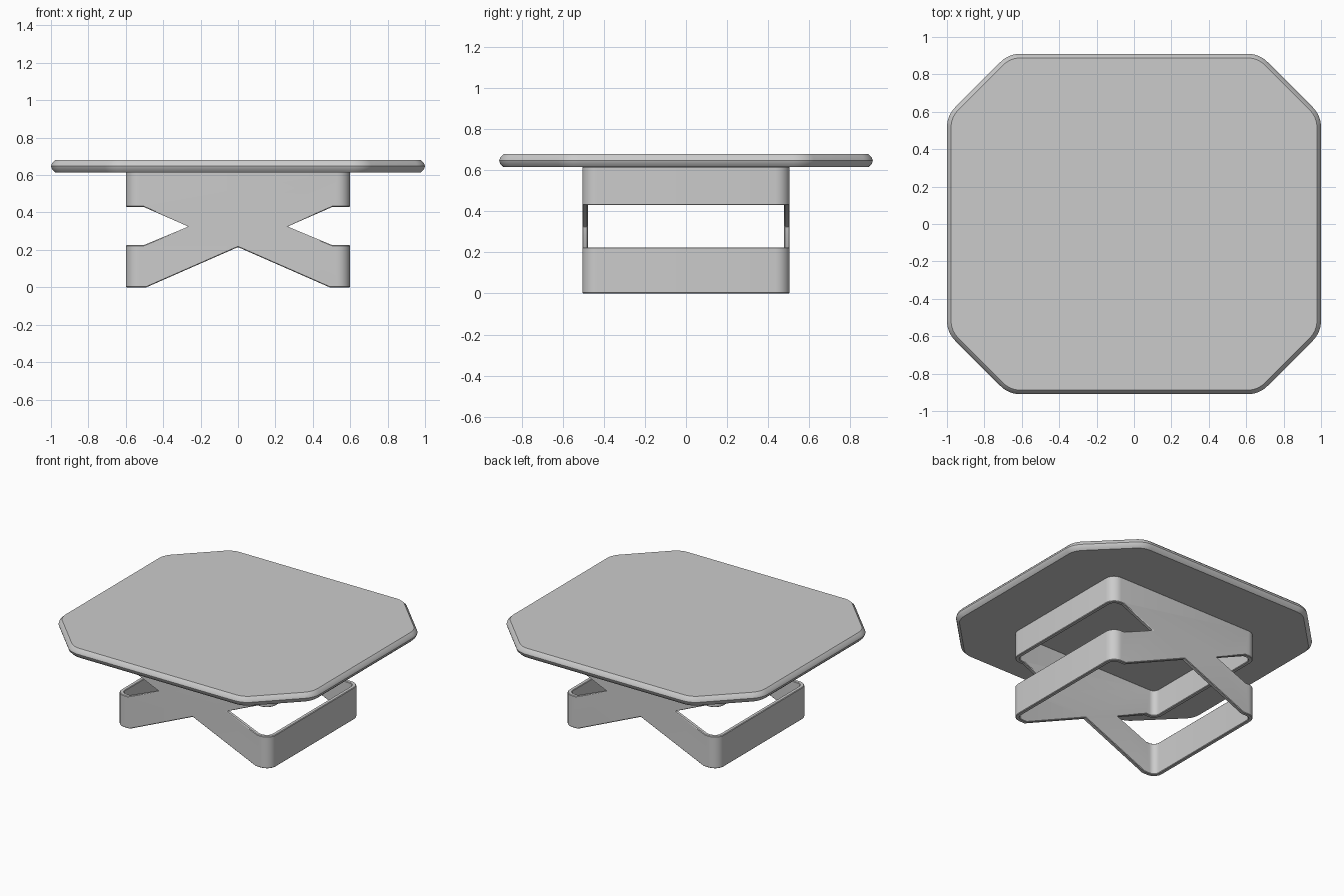
import bpy, bmesh, math
from mathutils import Vector

if "Cube" in bpy.data.objects:
    bpy.data.objects.remove(bpy.data.objects["Cube"])


def rounded(points, radius, steps=8):
    """Counter-clockwise convex outline with every corner rounded."""
    out = []
    n = len(points)
    for i in range(n):
        p = Vector(points[i])
        a = (Vector(points[i - 1]) - p).normalized()
        b = (Vector(points[(i + 1) % n]) - p).normalized()
        half = a.angle(b) / 2
        centre = p + (a + b).normalized() * (radius / math.sin(half))
        start = p + a * (radius / math.tan(half)) - centre
        sweep = math.pi - 2 * half
        s0 = math.atan2(start.y, start.x)
        for k in range(steps + 1):
            t = s0 + sweep * k / steps
            out.append((centre.x + radius * math.cos(t), centre.y + radius * math.sin(t)))
    return out


def loft(name, rings, closed=False):
    """Skin a list of equal-length 3D rings; cap the ends or join last to first."""
    bm = bmesh.new()
    loops = [[bm.verts.new(p) for p in r] for r in rings]
    pairs = list(zip(loops, loops[1:]))
    if closed:
        pairs.append((loops[-1], loops[0]))
    else:
        bm.faces.new(loops[0])
        bm.faces.new(loops[-1])
    for a, b in pairs:
        for i in range(len(a)):
            j = (i + 1) % len(a)
            bm.faces.new((a[i], a[j], b[j], b[i]))
    bmesh.ops.recalc_face_normals(bm, faces=bm.faces)
    me = bpy.data.meshes.new(name)
    bm.to_mesh(me)
    bm.free()
    ob = bpy.data.objects.new(name, me)
    bpy.context.collection.objects.link(ob)
    return ob


def at(outline, z):
    return [(x, y, z) for x, y in outline]


def rect(x, y):
    return [(-x, -y), (x, -y), (x, y), (-x, y)]


def octagon(inset):
    x, y = 1 - inset, 0.91 - inset
    c = 0.33 - 0.586 * inset
    pts = [(x, -y + c), (x, y - c), (x - c, y), (-x + c, y),
           (-x, y - c), (-x, -y + c), (-x + c, -y), (x - c, -y)]
    return rounded(pts, 0.15 - inset)


def smooth(ob):
    bpy.ops.object.select_all(action='DESELECT')
    ob.select_set(True)
    bpy.context.view_layer.objects.active = ob
    bpy.ops.object.shade_smooth_by_angle(angle=math.radians(30))


# Table top: clipped corners, edge swelling out at mid height
top = loft("table_top", [at(octagon(i), z) for i, z in
                         ((0.022, 0.615), (0.005, 0.632), (0, 0.6475), (0.005, 0.663), (0.022, 0.68))])
smooth(top)

# Base: thin-walled rounded rectangular tube
outer = rounded(rect(0.6, 0.505), 0.07)
inner = rounded(rect(0.572, 0.477), 0.042)
base = loft("crossed_base", [at(outer, 0), at(outer, 0.617), at(inner, 0.617), at(inner, 0)], closed=True)

# Cutters: side notches and the opening between the feet
notch = [(0.7, 0.225), (0.505, 0.225), (0.265, 0.325), (0.505, 0.43), (0.7, 0.43)]
profiles = {
    "notch_cutter_right": notch,
    "notch_cutter_left": [(-x, z) for x, z in notch],
    "foot_gap_cutter": [(-0.6039, -0.05), (0, 0.215), (0.6039, -0.05)],
}
for name, prof in profiles.items():
    cutter = loft(name, [[(x, y, z) for x, z in prof] for y in (-0.8, 0.8)])
    mod = base.modifiers.new(name, 'BOOLEAN')
    mod.operation = 'DIFFERENCE'
    mod.solver = 'EXACT'
    mod.object = cutter

# Bake the cuts, then drop the cutters
deps = bpy.context.evaluated_depsgraph_get()
cut_mesh = bpy.data.meshes.new_from_object(base.evaluated_get(deps))
base.modifiers.clear()
base.data = cut_mesh
for name in profiles:
    bpy.data.objects.remove(bpy.data.objects[name])

# Fine softened edges
bev = base.modifiers.new("edge_softening", 'BEVEL')
bev.width = 0.004
bev.segments = 1
bev.limit_method = 'ANGLE'
bev.angle_limit = math.radians(40)
smooth(base)
